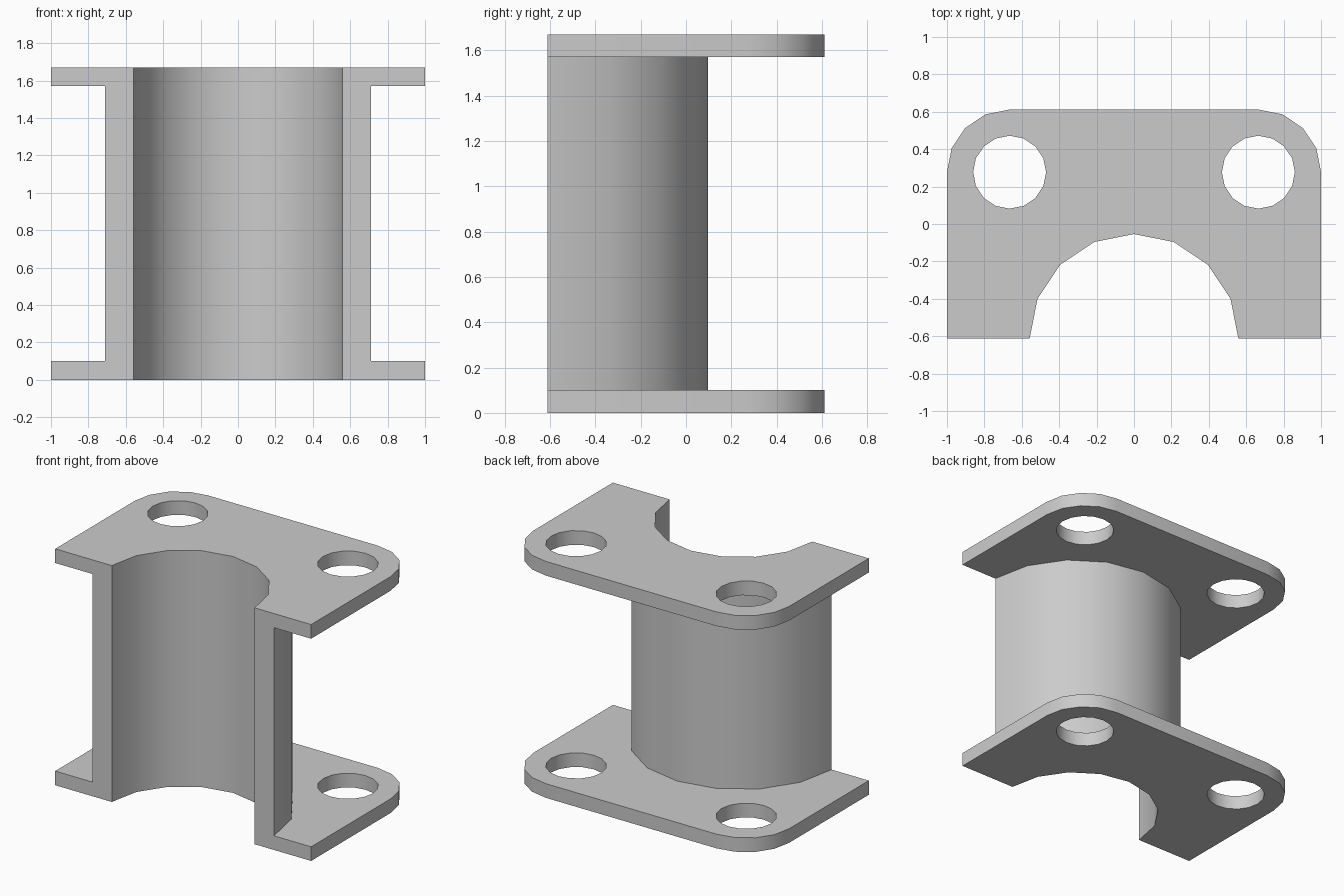
import bpy
import bmesh
from math import cos, sin, pi, radians

if "Cube" in bpy.data.objects:
    bpy.data.objects.remove(bpy.data.objects["Cube"])

HEIGHT, FLANGE = 1.67, 0.1
HALF_W, HALF_D = 1.0, 0.612
BORE_R, SLEEVE_R = 0.558, 0.71
CORNER_R, HOLE_R = 0.335, 0.195
HOLE_X, HOLE_Y = HALF_W - CORNER_R, HALF_D - CORNER_R

grey = bpy.data.materials.new("plain grey")
grey.use_nodes = True
color = (0.6, 0.6, 0.6, 1)
grey.diffuse_color = color
grey.node_tree.nodes["Principled BSDF"].inputs["Base Color"].default_value = color


def arc(cx, cy, r, start, end, steps):
    angles = [start + (end - start) * i / steps for i in range(steps + 1)]
    return [(cx + r * cos(a), cy + r * sin(a)) for a in angles]


def prism(name, outline, z0, z1):
    """Extrude a closed outline from z0 to z1."""
    bm = bmesh.new()
    face = bm.faces.new([bm.verts.new((x, y, z0)) for x, y in outline])
    side = bmesh.ops.extrude_face_region(bm, geom=[face])["geom"]
    top = [v for v in side if isinstance(v, bmesh.types.BMVert)]
    bmesh.ops.translate(bm, verts=top, vec=(0, 0, z1 - z0))
    bmesh.ops.recalc_face_normals(bm, faces=bm.faces)
    mesh = bpy.data.meshes.new(name)
    bm.to_mesh(mesh)
    bm.free()
    mesh.materials.append(grey)
    obj = bpy.data.objects.new(name, mesh)
    bpy.context.collection.objects.link(obj)
    return obj


# Full-height block with rounded back corners and a half-round bore in front
outline = [(HALF_W, -HALF_D)]
outline += arc(HOLE_X, HOLE_Y, CORNER_R, 0, pi / 2, 4)
outline += arc(-HOLE_X, HOLE_Y, CORNER_R, pi / 2, pi, 4)
outline += [(-HALF_W, -HALF_D)]
outline += arc(0, -HALF_D, BORE_R, pi, 0, 8)
bracket = prism("flanged_half_sleeve", outline, 0, HEIGHT)

# Channel around the sleeve, leaving a flange at each end
channel = [(2, -1), (2, 1), (-2, 1), (-2, -1), (-SLEEVE_R, -1)]
channel += arc(0, -HALF_D, SLEEVE_R, pi, 0, 8) + [(SLEEVE_R, -1)]
cutters = [prism("channel_cutter", channel, FLANGE, HEIGHT - FLANGE)]

# Bolt holes through both flanges
for side, label in ((1, "left"), (-1, "right")):
    ring = arc(side * HOLE_X, HOLE_Y, HOLE_R, 0, 2 * pi, 16)[:-1]
    cutters.append(prism(label + "_hole_cutter", ring, -0.2, HEIGHT + 0.2))

bpy.ops.object.select_all(action="DESELECT")
bpy.context.view_layer.objects.active = bracket
bracket.select_set(True)
for cutter in cutters:
    cut = bracket.modifiers.new(cutter.name, "BOOLEAN")
    cut.operation = "DIFFERENCE"
    cut.solver = "EXACT"
    cut.object = cutter
    bpy.ops.object.modifier_apply(modifier=cut.name)
    bpy.data.objects.remove(cutter)

bpy.ops.object.shade_smooth_by_angle(angle=radians(30))
